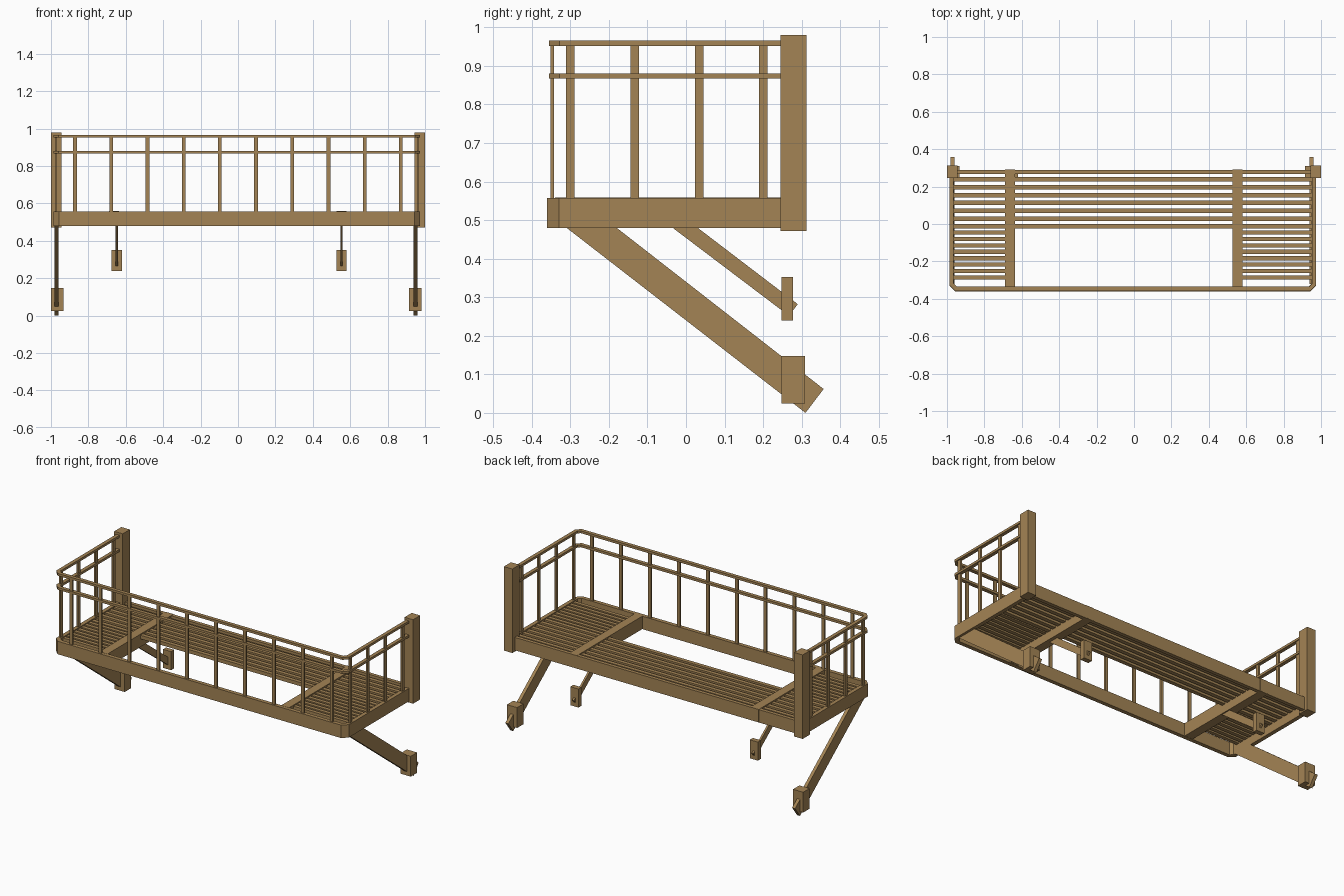
import bpy, bmesh

if "Cube" in bpy.data.objects:
    bpy.data.objects.remove(bpy.data.objects["Cube"])

wood = bpy.data.materials.new("brown_wood")
wood.diffuse_color = (0.37, 0.23, 0.09, 1)
wood.use_nodes = True
wood.node_tree.nodes["Principled BSDF"].inputs["Base Color"].default_value = wood.diffuse_color


def prism(name, pts, axis, lo, hi):
    """Extrude a closed 2D outline along x (points are y,z) or z (points are x,y)."""
    bm = bmesh.new()
    verts = [bm.verts.new((lo, a, b) if axis == "x" else (a, b, lo)) for a, b in pts]
    face = bm.faces.new(verts)
    ext = bmesh.ops.extrude_face_region(bm, geom=[face])
    move = (hi - lo, 0, 0) if axis == "x" else (0, 0, hi - lo)
    bmesh.ops.translate(bm, vec=move, verts=[v for v in ext["geom"] if isinstance(v, bmesh.types.BMVert)])
    bmesh.ops.recalc_face_normals(bm, faces=bm.faces)
    mesh = bpy.data.meshes.new(name)
    bm.to_mesh(mesh)
    bm.free()
    mesh.materials.append(wood)
    obj = bpy.data.objects.new(name, mesh)
    bpy.context.collection.objects.link(obj)
    return obj


def box(name, x0, x1, y0, y1, z0, z1):
    return prism(name, [(x0, y0), (x1, y0), (x1, y1), (x0, y1)], "z", z0, z1)


def u_path(x0, x1, front, back, c):
    """Open U with cut corners, running left-back to right-back."""
    return [(x0, back), (x0, front + c), (x0 + c, front),
            (x1 - c, front), (x1, front + c), (x1, back)]


def u_band(name, x0, x1, front, back, c, t, z0, z1):
    outer = u_path(x0, x1, front, back, c)
    inner = u_path(x0 + t, x1 - t, front + t, back, c - t * 0.586)
    return prism(name, outer + inner[::-1], "z", z0, z1)


L, R = -0.986, 0.973      # outer sides of the balcony frame

# Frame: front and sides in one band, plus the back rail
u_band("frame_band", L, R, -0.36, 0.29, 0.03, 0.024, 0.48, 0.558)
box("frame_back", L + 0.02, R - 0.02, 0.268, 0.29, 0.48, 0.558)

# Hand rails
u_band("top_rail", L, R, -0.355, 0.25, 0.027, 0.022, 0.952, 0.966)
u_band("middle_rail", L, R, -0.355, 0.25, 0.027, 0.022, 0.867, 0.881)

# Balusters
for i in range(10):
    x = -0.871 + i * 0.1935
    box("front_baluster", x - 0.01, x + 0.01, -0.352, -0.342, 0.55, 0.956)
for x in (L + 0.012, R - 0.012):
    for i in range(4):
        y = -0.3 + i * 0.167
        box("side_baluster", x - 0.005, x + 0.005, y - 0.011, y + 0.011, 0.55, 0.956)

# Corner posts
box("left_post", -1.0, -0.943, 0.245, 0.313, 0.472, 0.98)
box("right_post", 0.943, 1.0, 0.245, 0.313, 0.472, 0.98)

# Cross beams either side of the stair opening
beams = [(-0.69, -0.635), (0.527, 0.58)]
for x0, x1 in beams:
    box("cross_beam", x0, x1, -0.34, 0.291, 0.481, 0.559)

# Floor slats: long ones behind the opening, short ones beside it
for i in range(7):
    y = 0.239 - i * 0.042
    box("long_slat", L + 0.02, R - 0.02, y - 0.012, y + 0.012, 0.53, 0.552)
for i in range(8):
    y = -0.045 - i * 0.0345
    box("left_slat", L + 0.02, beams[0][0] + 0.01, y - 0.011, y + 0.011, 0.53, 0.552)
    box("right_slat", beams[1][1] - 0.01, R - 0.02, y - 0.011, y + 0.011, 0.53, 0.552)

# Outer braces with wall blocks
outer_brace = [(-0.32, 0.488), (-0.19, 0.488), (0.357, 0.062), (0.31, 0.0)]
for x, b0, b1 in ((-0.97, -1.0, -0.932), (0.949, 0.914, 0.982)):
    prism("outer_brace", outer_brace, "x", x - 0.01, x + 0.01)
    box("outer_wall_block", b0, b1, 0.248, 0.309, 0.025, 0.148)

# Inner braces with small wall blocks
inner_brace = [(-0.045, 0.488), (0.02, 0.488), (0.29, 0.282), (0.267, 0.252)]
for x in (-0.648, 0.553):
    prism("inner_brace", inner_brace, "x", x - 0.006, x + 0.006)
    box("inner_wall_block", x - 0.027, x + 0.027, 0.248, 0.277, 0.24, 0.352)
